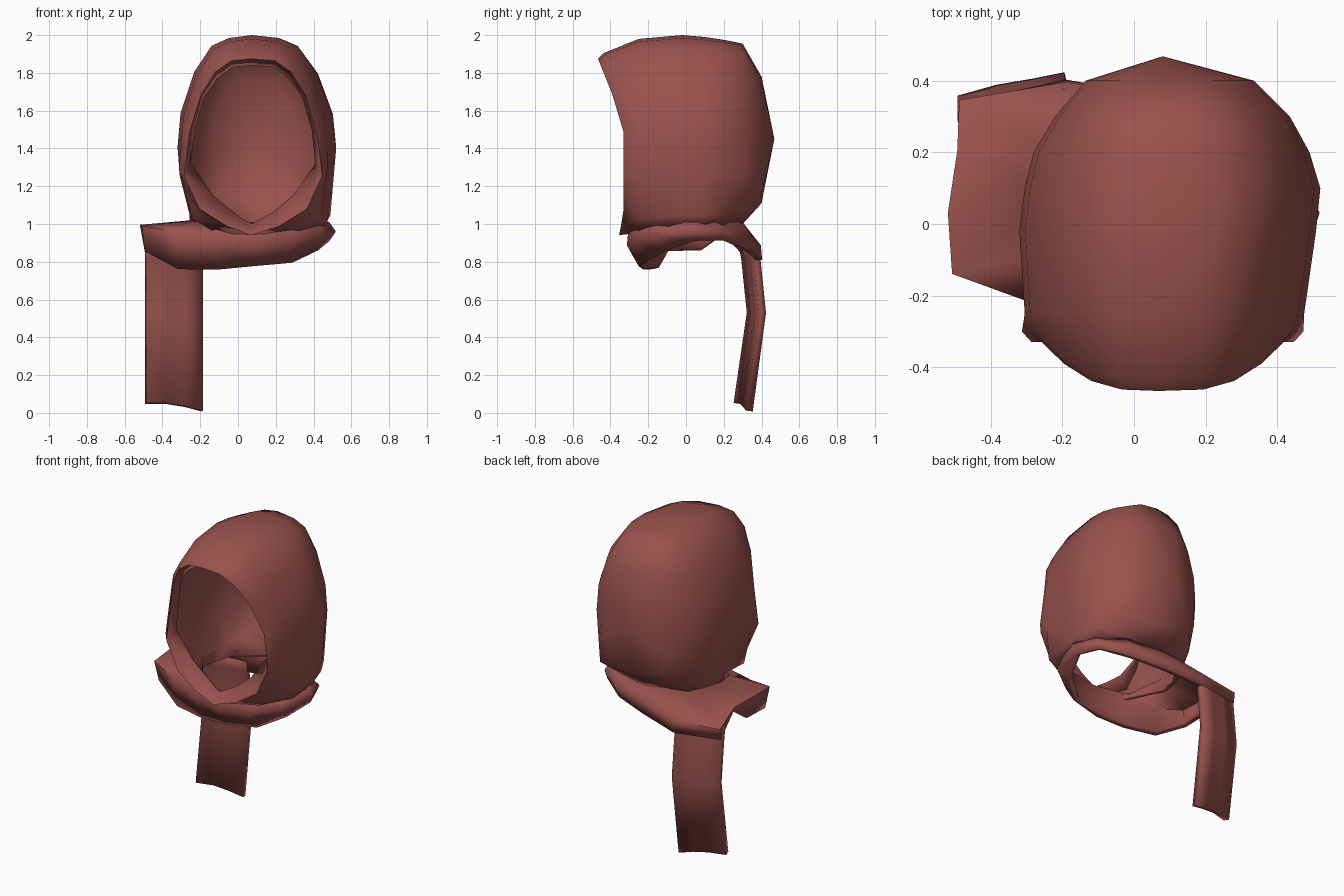
import bpy, bmesh, math

if "Cube" in bpy.data.objects:
    bpy.data.objects.remove(bpy.data.objects["Cube"])

CX = 0.08  # centre line of the hood

cloth = bpy.data.materials.new("dusty_red_cloth")
cloth.diffuse_color = (0.32, 0.085, 0.075, 1)
cloth.use_nodes = True
cloth.node_tree.nodes["Principled BSDF"].inputs["Base Color"].default_value = cloth.diffuse_color


def sheet(name, rows, closed=False, pole=None, thick=0.03, offset=-1):
    """Skin a grid of point rows, optionally closing each row and ending in a pole."""
    n = len(rows[0])
    verts = [p for r in rows for p in r]
    faces = []
    for i in range(len(rows) - 1):
        for j in range(n if closed else n - 1):
            k = (j + 1) % n
            faces.append((i * n + j, i * n + k, (i + 1) * n + k, (i + 1) * n + j))
    if pole:
        verts.append(pole)
        b = (len(rows) - 1) * n
        faces += [(b + j, b + (j + 1) % n, len(verts) - 1) for j in range(n)]
    me = bpy.data.meshes.new(name)
    me.from_pydata(verts, [], faces)
    me.materials.append(cloth)
    ob = bpy.data.objects.new(name, me)
    bpy.context.collection.objects.link(ob)
    bpy.context.view_layer.objects.active = ob
    ob.select_set(True)
    m = ob.modifiers.new("thickness", 'SOLIDIFY')
    m.thickness, m.offset = thick, offset
    bpy.ops.object.shade_smooth_by_angle(angle=math.radians(60))
    ob.select_set(False)
    return ob


def full_ring(right, left=None):
    """Join two half outlines (w, y, z) into a ring; both ends are doubled."""
    return ([(CX + w, y, z) for w, y, z in right] +
            [(CX - w, y, z) for w, y, z in reversed(left or right)])


def front_y(z):
    """Front edge of the hood: brow reaches forward, chin slightly so."""
    return -0.33 - max(0, z - 1.55) * 0.4 - max(0, 1.05 - z) * 0.2


# Hood: rolled face opening, then rings running to the back
inner = [(0.012, 1.84), (.11, 1.83), (.19, 1.77), (.26, 1.67), (.31, 1.5),
         (.33, 1.32), (.21, 1.15), (.1, 1.06), (.012, 1.0)]
lip = [(0.012, 1.89), (.12, 1.88), (.21, 1.82), (.29, 1.70), (.355, 1.5),
       (.385, 1.27), (.3, 1.07), (.15, .98), (.012, .93)]
rings = [full_ring([(w, front_y(z) + .05, z) for w, z in inner]),
         full_ring([(w * .95, front_y(z), z + (.01 if z < 1.2 else -.015)) for w, z in lip]),
         full_ring([(w * 1.02, front_y(z) + .03, z + .015) for w, z in lip])]
profile = [(.02, 1), (.32, .97), (.55, .89), (.78, .62), (.96, .2),
           (1, -.15), (.97, -.45), (.86, -.85)]
# y, right half width, left half width, top, bottom
for y, wr, wl, top, bot in [(-.25, .395, .385, 1.98, .95), (-.02, .428, .4, 2.0, .97),
                            (.1, .44, .385, 1.99, .97), (.2, .41, .36, 1.975, .98),
                            (.3, .355, .3, 1.955, 1.0), (.4, .255, .215, 1.78, 1.11)]:
    zc, H = (top + bot) / 2, (top - bot) / 2
    neck = math.sqrt(max(0.003, 1 - (y / .3) ** 2))
    sides = []
    for W, low, r in ((wr, .93, .39), (wl, .84, .34)):
        half = [(u * W, y, zc + v * H) for u, v in profile[:-1]]
        sides.append(half + [(low * W, y, zc - .85 * H), (min(neck * r, W * low), y, bot)])
    rings.append(full_ring(*sides))
hood = sheet("hood", rings, closed=True, pole=(CX, .468, 1.45), thick=.02)

# The strip under the chin stays open for the neck
n = len(rings[0])
gap = [p.index for p in hood.data.polygons
       if all(v % n in (8, 9) for v in p.vertices)
       and len(p.vertices) == 4 and -.3 < p.center.y < .27 and p.center.z < 1.05]
bm = bmesh.new()
bm.from_mesh(hood.data)
bm.faces.ensure_lookup_table()
bmesh.ops.delete(bm, geom=[bm.faces[i] for i in gap], context='FACES')
bmesh.ops.remove_doubles(bm, verts=bm.verts, dist=0.026)
bmesh.ops.recalc_face_normals(bm, faces=bm.faces)
back = max(bm.faces, key=lambda f: f.calc_center_median().y)
if back.normal.y < 0:
    bmesh.ops.reverse_faces(bm, faces=bm.faces)
bm.to_mesh(hood.data)
bm.free()

# Neck wrap: shoulder fold and lower hem, with a wing on the left
fold = [(.08, -.295, .89), (.28, -.27, .91), (.43, -.17, .94), (.5, .03, .96), (.44, .18, .96),
        (.28, .29, .94), (.06, .34, .92), (-.19, .38, .88), (-.475, .335, .88),
        (-.48, .2, .97), (-.505, .03, .985), (-.495, -.13, .98), (-.32, -.19, .95), (-.12, -.26, .91)]
hem = [(.08, -.235, .785), (.28, -.2, .805), (.41, -.1, .87), (.47, .05, .92), (.42, .18, .92),
       (.27, .28, .88), (.06, .34, .85), (-.19, .385, .81), (-.475, .325, .82),
       (-.465, .2, .95), (-.475, .08, .865), (-.48, -.1, .86), (-.31, -.16, .765), (-.1, -.21, .765)]
collar = []
for x, y, z in fold:
    a = math.atan2(y / .3, (x - CX) / .36)
    collar.append((CX + (.39 if x > CX else .35) * math.cos(a), .285 * math.sin(a), 1.0))
sheet("neck_wrap", [collar, fold, hem], closed=True, thick=.036, offset=0)

# Hanging tail: a slightly cupped strip, longer on its inner edge
tail = []
for z, y, drop in [(.9, .33, 0), (.82, .345, 0), (.53, .375, 0), (.05, .305, .04)]:
    tail.append([(-.487, y - .035, z), (-.38, y - .005, z),
                 (-.28, y + .012, z - drop * .4), (-.19, y + .03, z - drop)])
sheet("hanging_tail", tail, thick=.038, offset=0)
